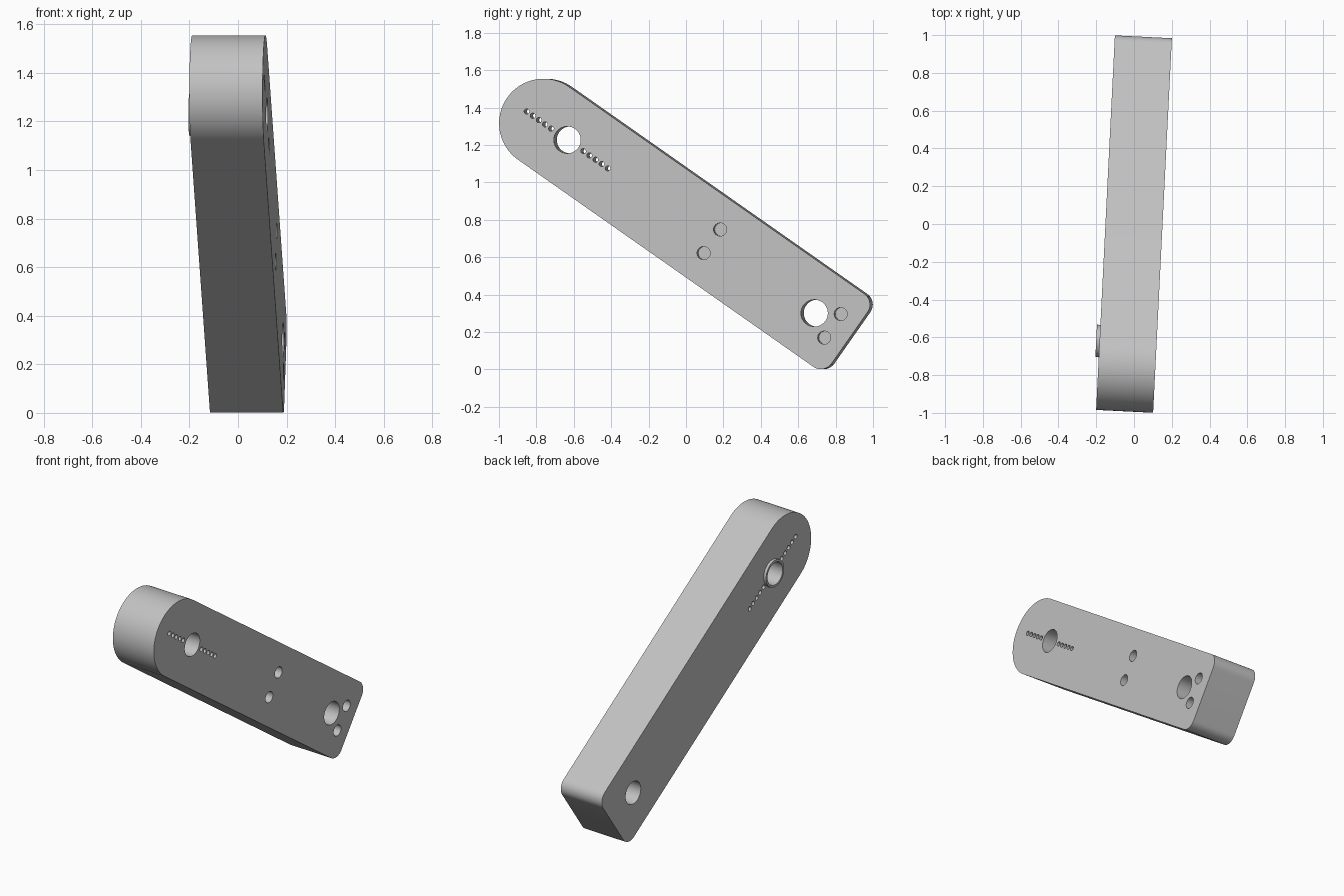
import bpy, bmesh, math
from mathutils import Matrix, Vector

if "Cube" in bpy.data.objects:
    bpy.data.objects.remove(bpy.data.objects["Cube"], do_unlink=True)

# Single flat grey
grey = bpy.data.materials.new("plain grey")
grey.use_nodes = True
colour = (0.54, 0.54, 0.54, 1)
grey.diffuse_color = colour
grey.node_tree.nodes["Principled BSDF"].inputs["Base Color"].default_value = colour

# Arm space: X is thickness, Y runs along the arm, Z across it
THICK, RADIUS, LENGTH, CORNER = 0.302, 0.238, 2.0, 0.07
HALF = THICK / 2
PIVOT, FAR = 0.155, 1.77
PLACE = (Matrix.Rotation(-0.05, 4, 'Z')
         @ Matrix.Translation((0, -0.755, 1.316))
         @ Matrix.Rotation(math.radians(-35), 4, 'X'))


def make_object(name, bm):
    bmesh.ops.recalc_face_normals(bm, faces=bm.faces)
    mesh = bpy.data.meshes.new(name)
    bm.to_mesh(mesh)
    bm.free()
    mesh.materials.append(grey)
    obj = bpy.data.objects.new(name, mesh)
    obj.matrix_world = PLACE
    bpy.context.collection.objects.link(obj)
    return obj


def add_cylinder(bm, y, z, radius, x0, x1, segments=48):
    place = Matrix.Translation(((x0 + x1) / 2, y, z)) @ Matrix.Rotation(math.pi / 2, 4, 'Y')
    bmesh.ops.create_cone(bm, cap_ends=True, segments=segments, radius1=radius,
                          radius2=radius, depth=x1 - x0, matrix=place)


def arc(cy, cz, radius, start, end, steps):
    for i in range(steps + 1):
        a = math.radians(start + (end - start) * i / steps)
        yield cy + radius * math.cos(a), cz + radius * math.sin(a)


# Arm body: one round end, one square end with rounded corners
inset = RADIUS - CORNER
outline = [*arc(0, 0, RADIUS, 90, 270, 48),
           *arc(LENGTH - CORNER, -inset, CORNER, -90, 0, 12),
           *arc(LENGTH - CORNER, inset, CORNER, 0, 90, 12)]
bm = bmesh.new()
face = bm.faces.new([bm.verts.new((-HALF, y, z)) for y, z in outline])
extruded = bmesh.ops.extrude_face_region(bm, geom=[face])["geom"]
bmesh.ops.translate(bm, vec=Vector((THICK, 0, 0)),
                    verts=[g for g in extruded if isinstance(g, bmesh.types.BMVert)])
body = make_object("arm_body", bm)

# Thin collar around the pivot hole on the back side
bm = bmesh.new()
add_cylinder(bm, PIVOT, 0, 0.086, -HALF - 0.018, -HALF)
collar = make_object("pivot_collar", bm)

# Hole cutters
bm = bmesh.new()
for y in (PIVOT, FAR):
    add_cylinder(bm, y, 0, 0.072, -0.3, 0.3)
for side in (-1, 1):
    for i in range(5):
        add_cylinder(bm, PIVOT + side * (0.105 + 0.04 * i), 0, 0.014, -0.3, 0.3, 16)
    for y in (1.1, 1.888):
        add_cylinder(bm, y, side * 0.077, 0.035, HALF - 0.12, 0.3, 32)
cutter = make_object("hole_cutter", bm)
cutter.hide_render = True

# Cut the holes, then shade with sharp rims
for obj in (body, collar):
    bpy.ops.object.select_all(action='DESELECT')
    obj.select_set(True)
    bpy.context.view_layer.objects.active = obj
    cut = obj.modifiers.new("holes", 'BOOLEAN')
    cut.operation, cut.solver, cut.object = 'DIFFERENCE', 'EXACT', cutter
    bpy.ops.object.modifier_apply(modifier=cut.name)
    bpy.ops.object.shade_smooth_by_angle(angle=math.radians(30))
bpy.data.objects.remove(cutter, do_unlink=True)
